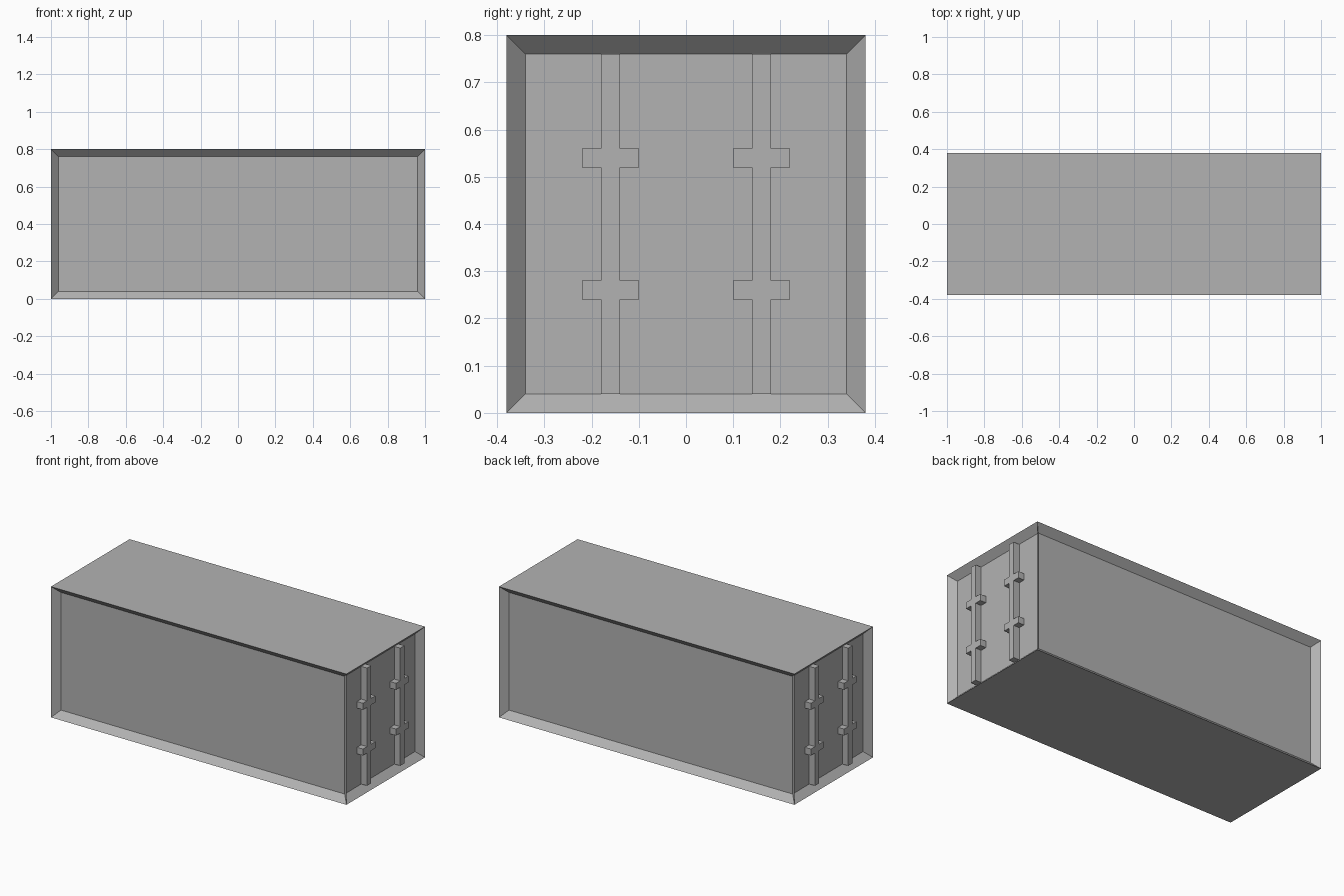
import bpy
import bmesh

LENGTH, WIDTH, HEIGHT = 2.0, 0.76, 0.8
FRAME = 0.04  # frame width, and depth of every recessed panel

cube = bpy.data.objects.get("Cube")
if cube:
    bpy.data.objects.remove(cube, do_unlink=True)

grey = bpy.data.materials.new("grey_steel")
grey.use_nodes = True
colour = (0.448, 0.448, 0.448, 1)
grey.diffuse_color = colour
grey.node_tree.nodes["Principled BSDF"].inputs["Base Color"].default_value = colour


def finish(bm, name):
    bmesh.ops.recalc_face_normals(bm, faces=bm.faces)
    mesh = bpy.data.meshes.new(name)
    bm.to_mesh(mesh)
    bm.free()
    mesh.materials.append(grey)
    bpy.context.collection.objects.link(bpy.data.objects.new(name, mesh))


# Container body: a box whose four walls are sunk inside a square frame
bm = bmesh.new()
bmesh.ops.create_cube(bm, size=1)
for v in bm.verts:
    v.co.x *= LENGTH
    v.co.y *= WIDTH
    v.co.z = (v.co.z + 0.5) * HEIGHT
bm.normal_update()
walls = [f for f in bm.faces if abs(f.normal.z) < 0.5]
bmesh.ops.inset_individual(bm, faces=walls, thickness=FRAME, depth=-FRAME,
                           use_even_offset=True)
finish(bm, "container_body")


def locking_bar(name, end, y):
    """Upright bar with two wider clamps, flush with the end frame."""
    bar, clamp = 0.02, 0.06
    side = [(bar, FRAME)]
    for z in (0.24, 0.52):
        side += [(bar, z), (clamp, z), (clamp, z + 0.04), (bar, z + 0.04)]
    side.append((bar, HEIGHT - FRAME))
    outline = side + [(-w, z) for w, z in reversed(side)]
    bm = bmesh.new()
    x = end * (LENGTH / 2 - FRAME)
    face = bm.faces.new([bm.verts.new((x, y + w, z)) for w, z in outline])
    result = bmesh.ops.extrude_face_region(bm, geom=[face])
    moved = [g for g in result["geom"] if isinstance(g, bmesh.types.BMVert)]
    bmesh.ops.translate(bm, verts=moved, vec=(end * FRAME, 0, 0))
    finish(bm, name)


# Two locking bars on each end
for end, end_name in ((1, "left"), (-1, "right")):
    for y, y_name in ((-0.16, "front"), (0.16, "back")):
        locking_bar(f"{end_name}_end_{y_name}_locking_bar", end, y)
